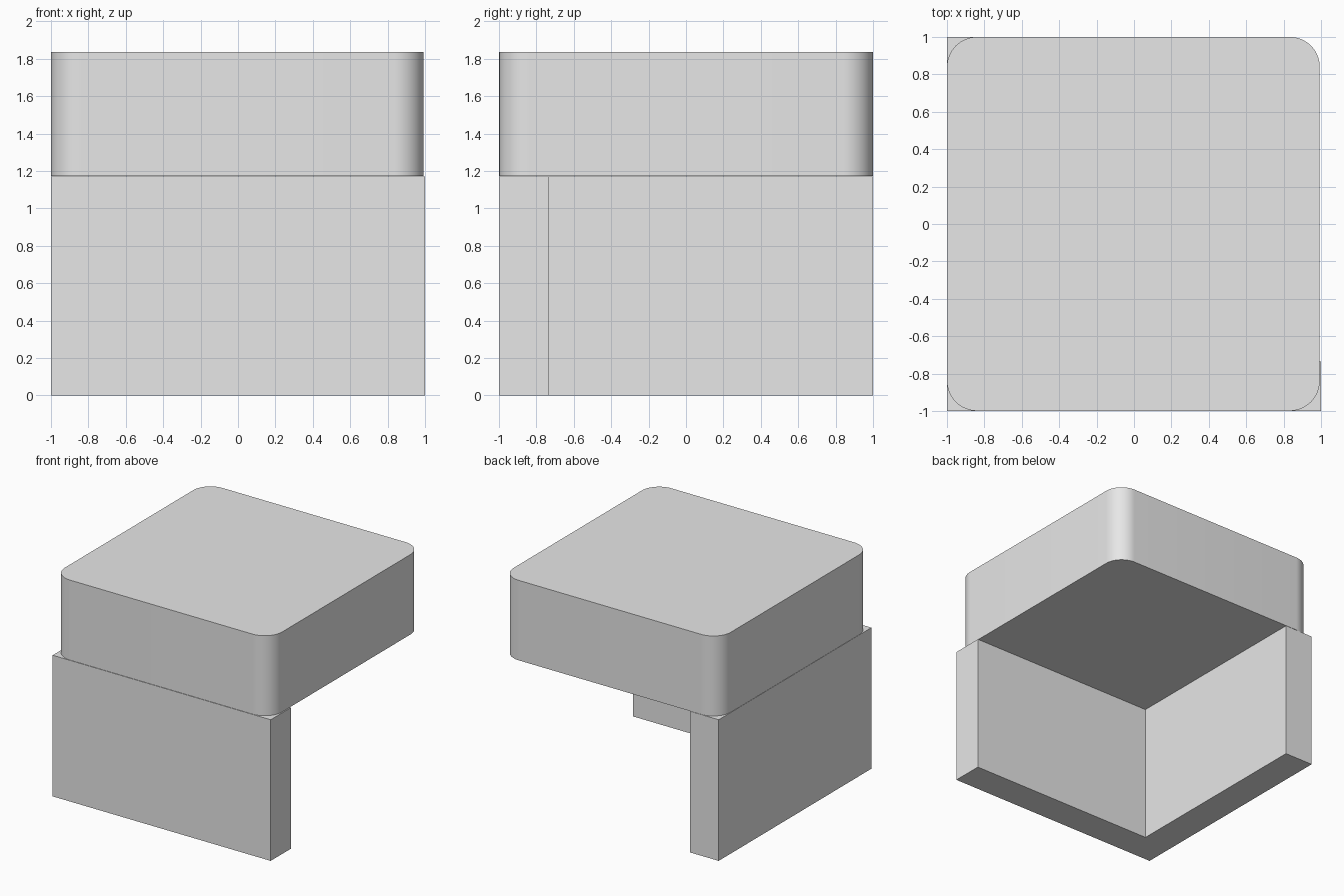
import bpy, bmesh, math

if "Cube" in bpy.data.objects:
    bpy.data.objects.remove(bpy.data.objects["Cube"])

grey = bpy.data.materials.new("light grey")
grey.diffuse_color = (0.8, 0.8, 0.8, 1)
grey.use_nodes = True
grey.node_tree.nodes["Principled BSDF"].inputs["Base Color"].default_value = grey.diffuse_color


def prism(name, outline, z0, z1):
    """Extrude a closed outline from z0 up to z1."""
    bm = bmesh.new()
    base = bm.faces.new([bm.verts.new((x, y, z0)) for x, y in outline])
    top = bmesh.ops.extrude_face_region(bm, geom=[base], use_keep_orig=True)
    for v in top["geom"]:
        if isinstance(v, bmesh.types.BMVert):
            v.co.z = z1
    bmesh.ops.recalc_face_normals(bm, faces=bm.faces)
    mesh = bpy.data.meshes.new(name)
    bm.to_mesh(mesh)
    bm.free()
    mesh.materials.append(grey)
    obj = bpy.data.objects.new(name, mesh)
    bpy.context.collection.objects.link(obj)
    return obj


def rounded_rect(x0, x1, y0, y1, r, steps=16):
    corners = [(x1 - r, y1 - r), (x0 + r, y1 - r), (x0 + r, y0 + r), (x1 - r, y0 + r)]
    return [(cx + r * math.cos(a), cy + r * math.sin(a))
            for i, (cx, cy) in enumerate(corners)
            for a in [math.pi / 2 * (i + k / steps) for k in range(steps + 1)]]


# L-shaped support: front wall and left wall
t = -0.735
prism("corner_wall", [(-1, -1), (1, -1), (1, t), (t, t), (t, 1), (-1, 1)], 0, 1.17)

# Thick top slab with rounded upright corners
slab = prism("top_slab", rounded_rect(-1, 0.993, -0.999, 1, 0.16), 1.172, 1.835)
bpy.context.view_layer.objects.active = slab
slab.select_set(True)
bpy.ops.object.shade_smooth_by_angle(angle=math.radians(30))
